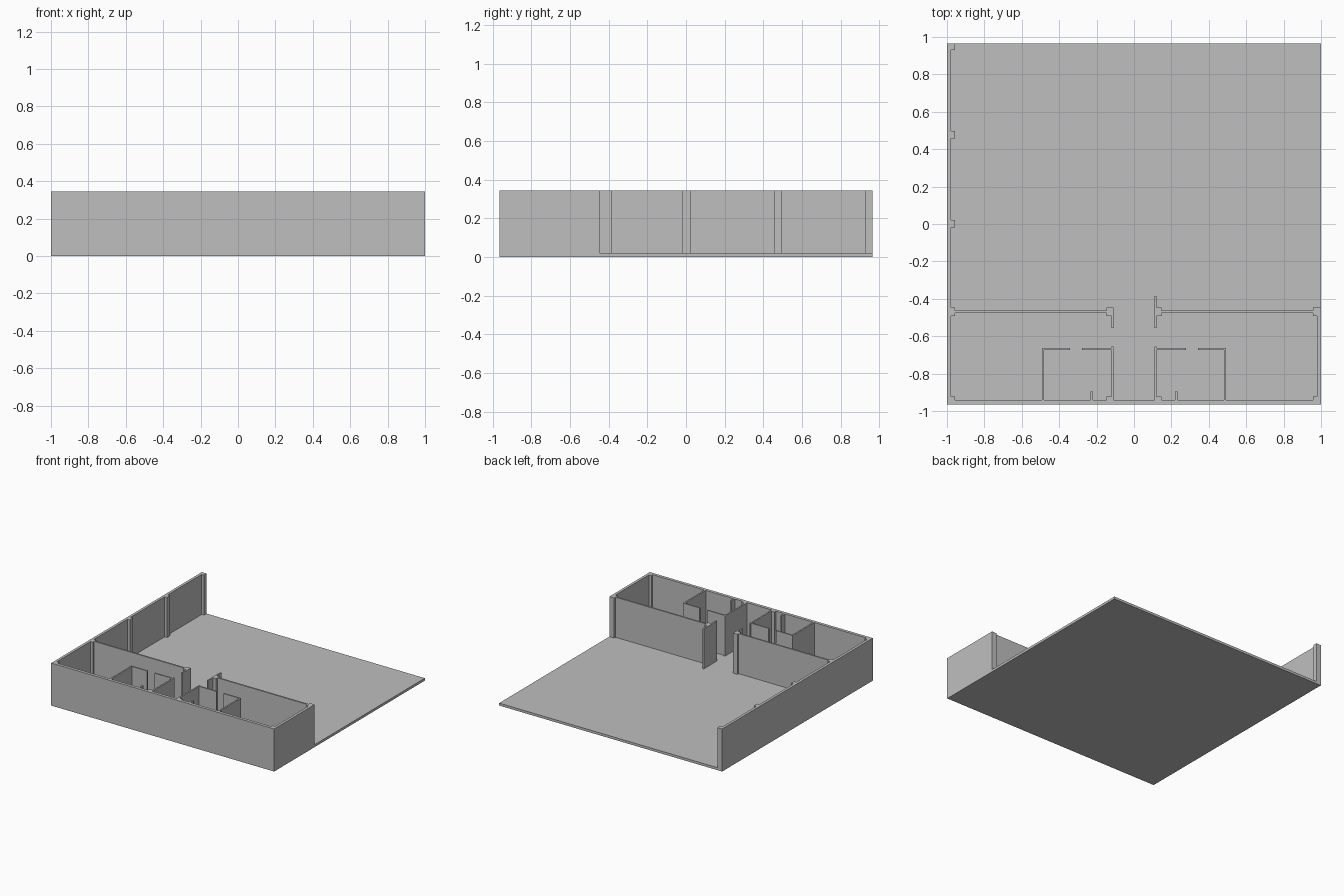
import bpy
import bmesh

cube = bpy.data.objects.get("Cube")
if cube:
    bpy.data.objects.remove(cube, do_unlink=True)

FLOOR, TOP = 0.02, 0.345
BACK, FRONT = 0.965, -0.965      # outer edges in y
INNER_X, INNER_Y = 0.978, -0.94  # inner faces of the outer walls
HALL_END = -0.447                # back end of the short left wall

grey = bpy.data.materials.new("plain grey")
grey.use_nodes = True
COLOUR = (0.52, 0.52, 0.52, 1)
grey.diffuse_color = COLOUR
grey.node_tree.nodes["Principled BSDF"].inputs["Base Color"].default_value = COLOUR


def prism(name, outline, z0, z1):
    """Extrude a plan outline upwards."""
    bm = bmesh.new()
    base = bm.faces.new([bm.verts.new((x, y, z0)) for x, y in outline])
    up = bmesh.ops.extrude_face_region(bm, geom=[base])["geom"]
    verts = [v for v in up if isinstance(v, bmesh.types.BMVert)]
    bmesh.ops.translate(bm, verts=verts, vec=(0, 0, z1 - z0))
    bmesh.ops.recalc_face_normals(bm, faces=bm.faces)
    mesh = bpy.data.meshes.new(name)
    bm.to_mesh(mesh)
    bm.free()
    mesh.materials.append(grey)
    obj = bpy.data.objects.new(name, mesh)
    bpy.context.collection.objects.link(obj)
    return obj


def wall(name, x0, x1, y0, y1):
    """Upright block standing on the floor."""
    return prism(name, [(x0, y0), (x1, y0), (x1, y1), (x0, y1)], FLOOR, TOP)


# Floor slab, fitted inside the outer walls
prism("floor", [(-INNER_X, BACK), (-INNER_X, INNER_Y), (INNER_X, INNER_Y),
                (INNER_X, HALL_END), (1, HALL_END), (1, BACK)], 0, FLOOR)

# Outer walls: long right side, front, short left side
prism("outer_walls", [(-1, BACK), (-1, FRONT), (1, FRONT), (1, HALL_END),
                      (INNER_X, HALL_END), (INNER_X, INNER_Y),
                      (-INNER_X, INNER_Y), (-INNER_X, BACK)], 0, TOP)

# Pilasters along the long right wall
for label, y0, y1 in (("back", 0.93, BACK), ("rear", 0.457, 0.497),
                      ("middle", -0.018, 0.022)):
    wall(label + "_pilaster", -INNER_X, -0.957, y0, y1)

# Parts that repeat on both sides of the central passage
for side, s in (("left", 1), ("right", -1)):
    def side_wall(name, x0, x1, y0, y1):
        wall(side + "_" + name, *sorted((s * x0, s * x1)), y0, y1)

    # Columns at the outer corners and beside the passage
    side_wall("divider_pilaster", 0.957, INNER_X, -0.492, HALL_END)
    side_wall("corner_pilaster", 0.957, INNER_X, INNER_Y, -0.922)
    side_wall("passage_column", 0.109, 0.148, -0.493, HALL_END)
    side_wall("entrance_column", 0.121, 0.148, INNER_Y, -0.922)

    # Long dividing wall and the stub turning into the passage
    side_wall("dividing_wall", 0.148, INNER_X, -0.476, -0.463)
    side_wall("passage_stub", 0.109, 0.121, -0.556, -0.493)

    # Small room with a doorway in its back wall
    side_wall("room_passage_wall", 0.109, 0.121, INNER_Y, -0.655)
    side_wall("room_outer_wall", 0.481, 0.493, INNER_Y, -0.663)
    side_wall("room_back_wall_inner", 0.121, 0.278, -0.674, -0.663)
    side_wall("room_back_wall_outer", 0.343, 0.481, -0.674, -0.663)
    side_wall("room_partition_stub", 0.22, 0.232, INNER_Y, -0.895)

# Extra stub reaching into the open hall, on the left only
wall("hall_stub", 0.109, 0.121, HALL_END, -0.384)
